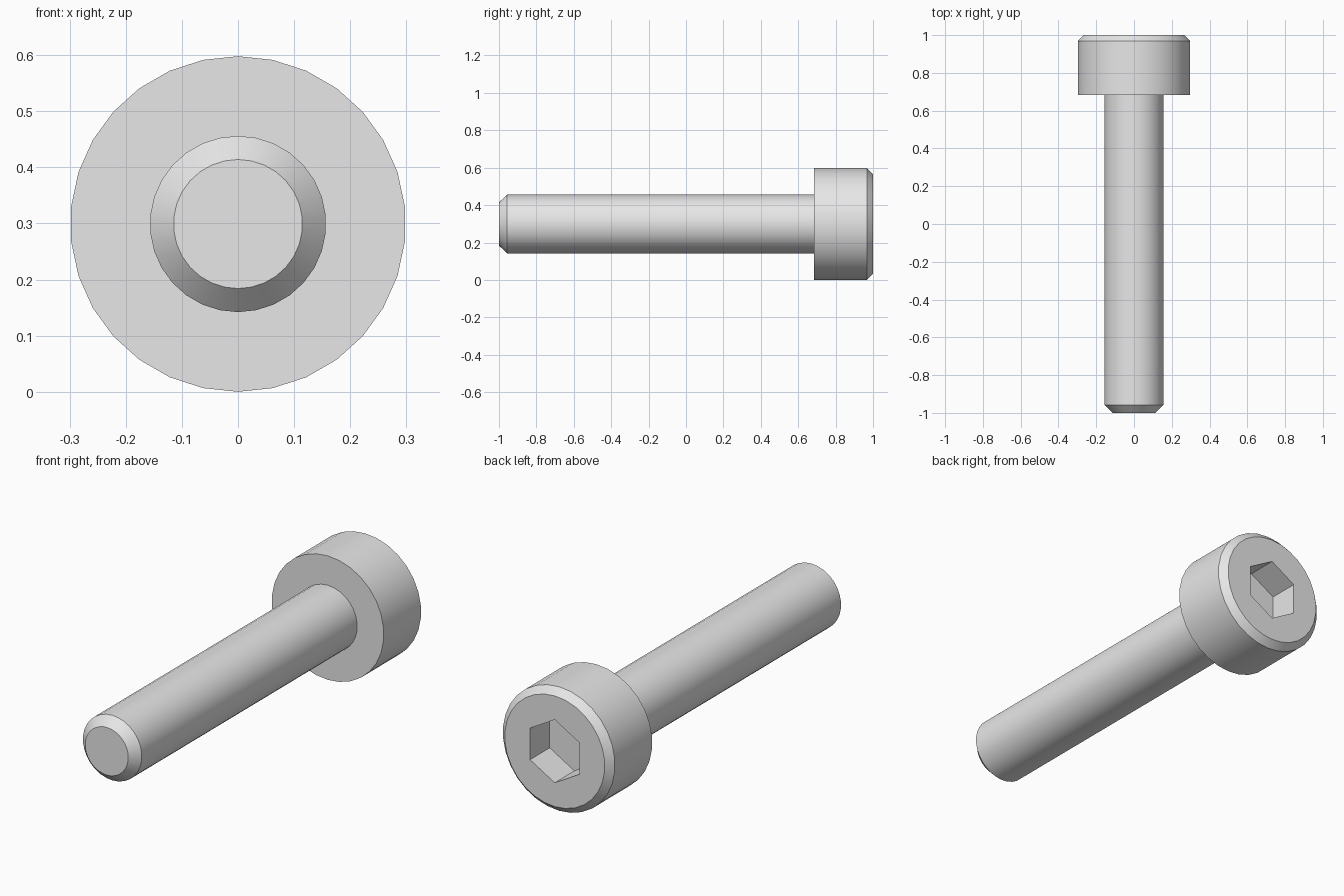
import bpy, bmesh, math

SIDES = 30
AXIS_Z = 0.299

cube = bpy.data.objects.get("Cube")
if cube:
    bpy.data.objects.remove(cube, do_unlink=True)

steel = bpy.data.materials.new("plain grey steel")
steel.use_nodes = True
grey = (0.8, 0.8, 0.8, 1.0)
steel.diffuse_color = grey
steel.node_tree.nodes["Principled BSDF"].inputs["Base Color"].default_value = grey


def ring(bm, radius, y, sides=SIDES):
    """Closed loop of vertices around the screw axis, first corner at the top."""
    angles = [2 * math.pi * i / sides for i in range(sides)]
    return [bm.verts.new((radius * math.sin(a), y, AXIS_Z + radius * math.cos(a)))
            for a in angles]


def bridge(bm, a, b):
    n = len(a)
    for i in range(n):
        j = (i + 1) % n
        bm.faces.new((a[i], a[j], b[j], b[i]))


def lathe(bm, profile):
    """Join rings along a (radius, y) profile and return them."""
    rings = [ring(bm, r, y) for r, y in profile]
    for a, b in zip(rings, rings[1:]):
        bridge(bm, a, b)
    return rings


def loop_edges(bm, loop):
    return [bm.edges.get((v, loop[(i + 1) % len(loop)])) for i, v in enumerate(loop)]


def finish(bm, name):
    bmesh.ops.recalc_face_normals(bm, faces=bm.faces[:])
    mesh = bpy.data.meshes.new(name)
    bm.to_mesh(mesh)
    bm.free()
    mesh.materials.append(steel)
    obj = bpy.data.objects.new(name, mesh)
    bpy.context.collection.objects.link(obj)
    bpy.ops.object.select_all(action='DESELECT')
    obj.select_set(True)
    bpy.context.view_layer.objects.active = obj
    bpy.ops.object.shade_smooth_by_angle(angle=math.radians(30))


# Shaft with a chamfered flat tip
bm = bmesh.new()
rings = lathe(bm, [(0.115, -1.0), (0.157, -0.957), (0.157, 0.684)])
bm.faces.new(rings[0])
finish(bm, "shaft")

# Head: flat underside, straight wall, chamfered rim, hexagonal socket
bm = bmesh.new()
rings = lathe(bm, [(0.157, 0.684), (0.299, 0.684), (0.299, 0.968), (0.267, 1.0)])
socket_rim = ring(bm, 0.152, 1.0, 6)
socket_floor = ring(bm, 0.152, 0.85, 6)
bridge(bm, socket_rim, socket_floor)
bm.faces.new(socket_floor)
bmesh.ops.triangle_fill(bm, use_beauty=True, normal=(0, 1, 0),
                        edges=loop_edges(bm, rings[-1]) + loop_edges(bm, socket_rim))
finish(bm, "head")
